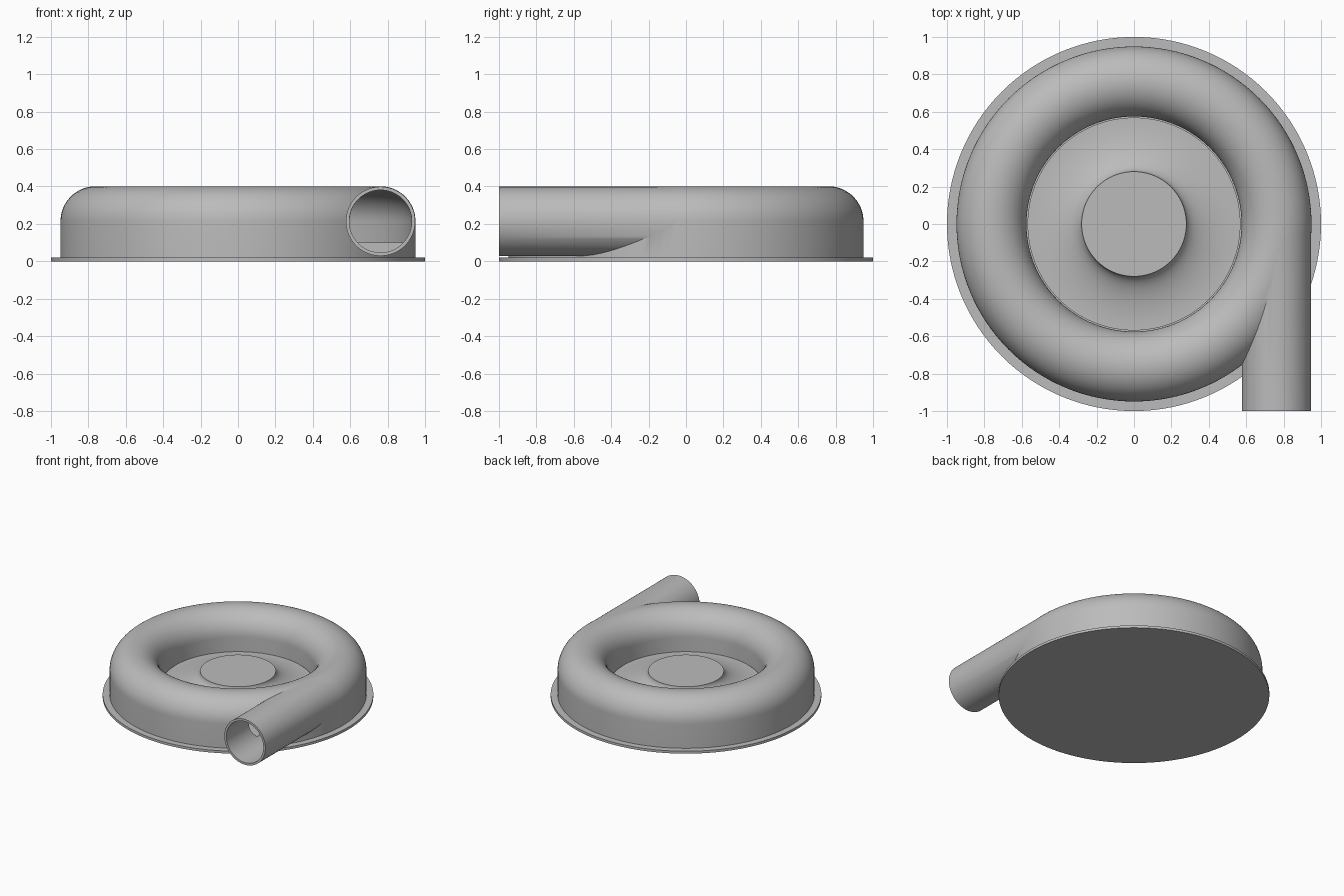
import bpy, bmesh
from math import sin, cos, pi, radians
from mathutils import Matrix, Vector

if "Cube" in bpy.data.objects:
    bpy.data.objects.remove(bpy.data.objects["Cube"], do_unlink=True)

grey = bpy.data.materials.new("light_grey")
grey.use_nodes = True
COLOUR = (0.5, 0.5, 0.5, 1)
grey.diffuse_color = COLOUR
grey.node_tree.nodes["Principled BSDF"].inputs["Base Color"].default_value = COLOUR

TUBE_X, TUBE_Z, TUBE_R, WALL = 0.762, 0.214, 0.187, 0.02


def finish(name, bm):
    bmesh.ops.remove_doubles(bm, verts=bm.verts, dist=1e-5)
    bmesh.ops.recalc_face_normals(bm, faces=bm.faces)
    mesh = bpy.data.meshes.new(name)
    bm.to_mesh(mesh)
    bm.free()
    mesh.materials.append(grey)
    obj = bpy.data.objects.new(name, mesh)
    bpy.context.collection.objects.link(obj)
    return obj


def lathe(name, profile, steps=128):
    """Spin a closed (radius, height) outline about the z axis."""
    bm = bmesh.new()
    verts = [bm.verts.new((r, 0, z)) for r, z in profile]
    edges = [bm.edges.new((a, b)) for a, b in zip(verts, verts[1:] + verts[:1])]
    bmesh.ops.spin(bm, geom=verts + edges, cent=(0, 0, 0), axis=(0, 0, 1),
                   angle=2 * pi, steps=steps, use_merge=True)
    bmesh.ops.dissolve_degenerate(bm, dist=1e-6, edges=bm.edges)
    return finish(name, bm)


def rod(name, radius, y0, y1):
    """Cylinder lying along y at the outlet position."""
    bm = bmesh.new()
    place = Matrix.Translation((TUBE_X, (y0 + y1) / 2, TUBE_Z)) @ Matrix.Rotation(pi / 2, 4, 'X')
    bmesh.ops.create_cone(bm, cap_ends=True, segments=72, radius1=radius,
                          radius2=radius, depth=y1 - y0, matrix=place)
    return finish(name, bm)


def arch(radius, floor):
    """Half-round top on straight walls, down to a flat floor."""
    arc = [(TUBE_X + radius * cos(pi * i / 32), TUBE_Z + radius * sin(pi * i / 32))
           for i in range(33)]
    return [(TUBE_X + radius, floor)] + arc + [(TUBE_X - radius, floor)]


def combine(target, other, operation):
    mod = target.modifiers.new(operation.lower(), 'BOOLEAN')
    mod.operation, mod.object, mod.solver = operation, other, 'EXACT'
    bpy.context.view_layer.objects.active = target
    bpy.ops.object.modifier_apply(modifier=mod.name)
    bpy.data.objects.remove(other, do_unlink=True)


# Ring-shaped housing with tangential outlet pipe, hollowed out
housing = lathe("volute_housing", arch(TUBE_R, 0.01))
combine(housing, rod("outlet_pipe", TUBE_R - 0.002, -1, 0), 'UNION')
combine(housing, lathe("cavity", arch(TUBE_R - WALL - 0.001, 0.1)), 'DIFFERENCE')
combine(housing, rod("outlet_bore", TUBE_R - WALL, -1.1, 0), 'DIFFERENCE')

# Round base flange
base = lathe("base_plate", [(0, 0), (1, 0), (1, 0.02), (0, 0.02)])

# Centre hub with concave flare
flare = [(0.56 - 0.28 * sin(pi / 2 * i / 20), 0.21 - 0.11 * cos(pi / 2 * i / 20))
         for i in range(21)]
hub = lathe("centre_hub", [(0, 0.01), (0.569, 0.01), (0.569, 0.1)] + flare + [(0, 0.21)])

# Smooth shading with sharp edges kept
for obj in (housing, base, hub):
    bpy.ops.object.select_all(action='DESELECT')
    obj.select_set(True)
    bpy.context.view_layer.objects.active = obj
    bpy.ops.object.shade_smooth_by_angle(angle=radians(30))
